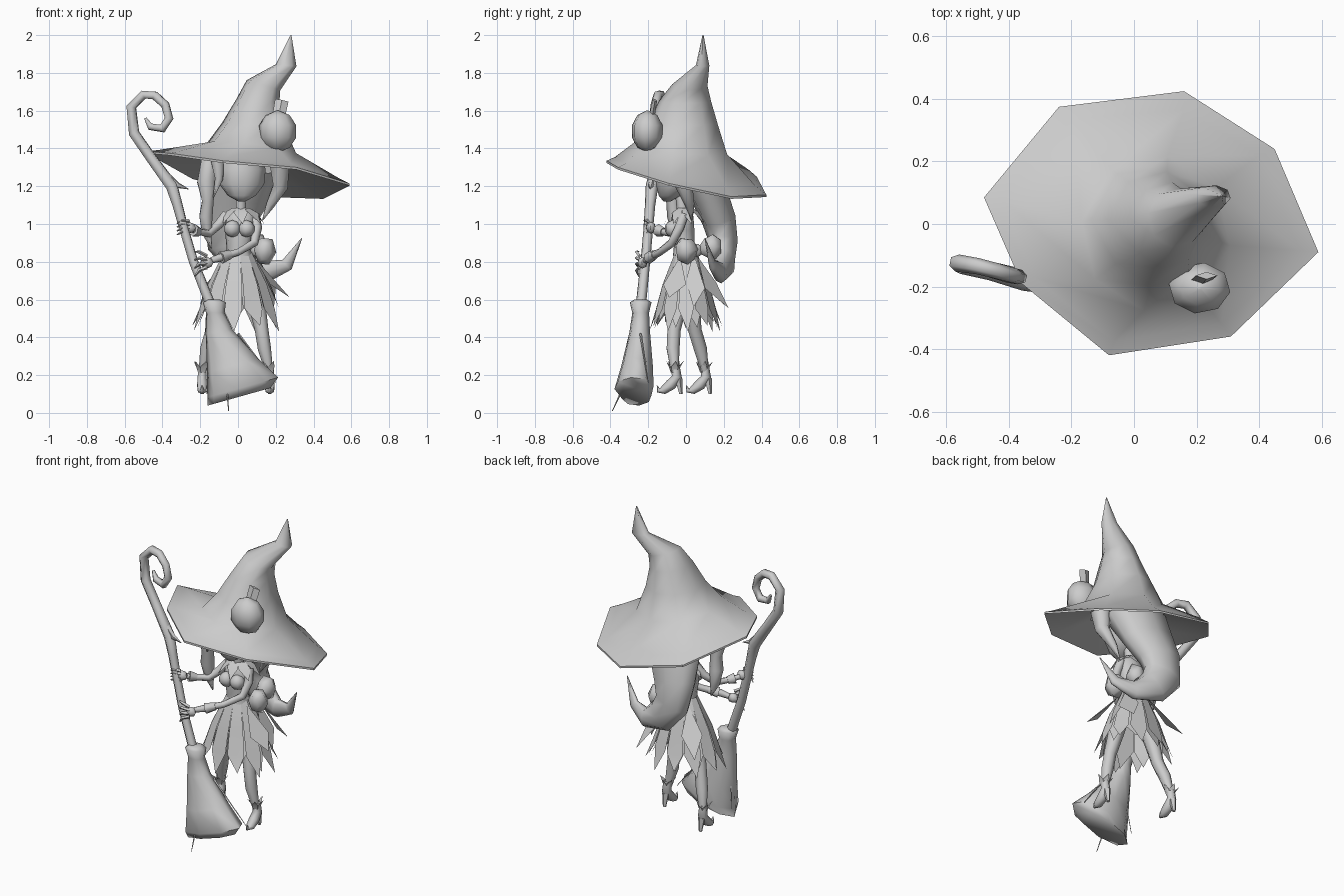
import bpy, math
from mathutils import Vector as V

grey = bpy.data.materials.new("plain grey")
grey.diffuse_color = (0.6, 0.6, 0.6, 1)


def make(name, verts, faces, smooth=40):
    me = bpy.data.meshes.new(name)
    me.from_pydata([tuple(v) for v in verts], [], faces)
    me.materials.append(grey)
    ob = bpy.data.objects.new(name, me)
    bpy.context.collection.objects.link(ob)
    if smooth:
        bpy.ops.object.select_all(action='DESELECT')
        ob.select_set(True)
        bpy.context.view_layer.objects.active = ob
        bpy.ops.object.shade_smooth_by_angle(angle=math.radians(smooth))
    return ob


def loft(name, rings, caps=(True, True), smooth=40):
    """Skin a list of vertex rings."""
    n = len(rings[0])
    faces = [(r * n + i, r * n + (i + 1) % n, (r + 1) * n + (i + 1) % n, (r + 1) * n + i)
             for r in range(len(rings) - 1) for i in range(n)]
    if caps[0]:
        faces.append(tuple(reversed(range(n))))
    if caps[1]:
        faces.append(tuple(range((len(rings) - 1) * n, len(rings) * n)))
    return make(name, [v for r in rings for v in r], faces, smooth)


def ring(cx, cy, cz, rx, ry, n=8, sx=0, sy=0, start=-9):
    """Horizontal ellipse, sloping down by sx and sy."""
    out = []
    for i in range(n):
        a = math.radians(start + 360 * i / n)
        dx, dy = rx * math.cos(a), ry * math.sin(a)
        out.append((cx + dx, cy + dy, cz - sx * dx - sy * dy))
    return out


def tube(name, pts, n=6, ref=(0, 1, 0), smooth=70):
    """Tube through points (x, y, z, radius along ref, optional other radius)."""
    ps, u, rings = [V(p[:3]) for p in pts], V(ref), []
    for i, p in enumerate(ps):
        t = (ps[min(i + 1, len(ps) - 1)] - ps[max(i - 1, 0)]).normalized()
        u = (u - t * u.dot(t)).normalized()
        w, a, b = t.cross(u), pts[i][3], pts[i][-1]
        rings.append([p + u * a * math.cos(k * math.tau / n) + w * b * math.sin(k * math.tau / n)
                      for k in range(n)])
    return loft(name, rings, smooth=smooth)


def ball(name, c, r, seg=10, rows=7):
    rings = []
    for j in range(rows + 1):
        a = math.pi * (0.02 + 0.96 * j / rows) - math.pi / 2
        rings.append(ring(c[0], c[1], c[2] + r[2] * math.sin(a),
                          r[0] * math.cos(a), r[1] * math.cos(a), seg))
    return loft(name, rings, smooth=60)


# hat: eight-sided crooked cone on a wide uneven brim, bent down at the back
brim = [(.59, -.09, 1.215), (.45, .24, 1.145), (.16, .425, 1.155), (-.24, .375, 1.25),
        (-.48, .085, 1.385), (-.36, -.19, 1.375), (-.08, -.42, 1.335), (.31, -.36, 1.30)]
fold = [(.53, -.085, 1.245), (.40, .22, 1.185), (.16, .365, 1.205), (-.2, .335, 1.285),
        (-.42, .075, 1.392), (-.32, -.17, 1.383), (-.065, -.375, 1.355), (.28, -.32, 1.32)]
loft("hat", [brim, fold,
             ring(.07, -.03, 1.40, .24, .25, sx=.12, sy=.1),
             ring(.08, -.015, 1.53, .165, .185, sx=.05),
             ring(.105, -.005, 1.65, .115, .14, sx=.1),
             ring(.135, .02, 1.735, .09, .095, sx=.3),
             ring(.255, .088, 1.84, .055, .036, sx=.1),
             ring(.28, .09, 2.0, .003, .003)], caps=(False, True), smooth=60)
low = [(x, y, z - .012) for x, y, z in brim]
loft("brim_underside", [low, ring(.05, 0, 1.345, .22, .21, sx=.15, sy=.15)], caps=(False, False))
loft("brim_edge", [brim, low], caps=(False, False))

# round ornament with a flat stem on the hat
ball("hat_ornament", (.21, -.205, 1.49), (.104, .086, .11), 8, 5)
tube("ornament_stem", [(.215, -.18, 1.57, .015, .034), (.232, -.165, 1.655, .012, .036)], 4, (0, 1, 0), 0)

# head and neck
loft("head", [ring(.02, -.10, 1.12, .02, .02, 10), ring(.02, -.085, 1.15, .075, .06, 10),
              ring(.02, -.06, 1.21, .12, .10, 10), ring(.02, -.05, 1.29, .128, .12, 10),
              ring(.02, -.04, 1.38, .1, .1, 10)], smooth=60)
tube("neck", [(.015, -.03, 1.17, .028), (.015, -.015, 1.05, .032)])

# long hair sweeping to one side with an upturned tip
tube("hair", [(.03, .05, 1.33, .13, .2), (-.005, .12, 1.16, .10, .18), (-.045, .175, 1.02, .09, .14),
              (-.045, .2, .9, .075, .12), (.03, .2, .80, .06, .1), (.15, .18, .745, .04, .06),
              (.26, .14, .785, .02, .035), (.338, .1, .925, .002, .002)], 8)
tube("side_lock_left", [(-.15, -.05, 1.34, .05), (-.168, -.08, 1.22, .055), (-.16, -.07, 1.12, .035),
                        (-.17, -.06, 1.04, .04), (-.165, -.05, .95, .028), (-.14, -.05, .87, .003)])
tube("side_lock_right", [(.22, -.03, 1.32, .06), (.225, -.01, 1.2, .045), (.17, .02, 1.10, .025),
                         (.13, .03, 1.02, .003)])
tube("inner_lock", [(-.11, -.12, 1.34, .04), (-.1, -.13, 1.24, .025), (-.13, -.12, 1.14, .003)])

# torso and bust
loft("torso", [ring(.01, -.005, .83, .07, .065), ring(.0, -.01, .88, .062, .055),
               ring(.01, -.02, .97, .08, .065), ring(.012, -.015, 1.04, .085, .055),
               ring(.015, -.015, 1.075, .05, .04)], smooth=60)
for s, x in (("left", -.03), ("right", .045)):
    ball("bust_" + s, (x, -.07, .975), (.045, .045, .045), 8, 5)


# ring of pointed panels, shared by the skirt, collar and boot cuffs
def petals(name, c, n, rows, tip, flat=1.0, start=0, width=.52, taper=.08):
    verts, faces = [], []
    for i in range(n):
        def at(f, r, z):
            a = math.radians(start) + math.tau * (i + f) / n
            return (c[0] + r * math.cos(a), c[1] + r * flat * math.sin(a), z)
        b = len(verts)
        for k, (r, z) in enumerate(rows):
            w = width * (1 - taper * k)
            verts += [at(-w, r, z), at(w, r, z)]
        for k in range(len(rows) - 1):
            q = b + 2 * k
            faces.append((q, q + 2, q + 3, q + 1))
        low = .03 * (i % 2) if tip[1] < rows[0][1] and n > 8 else 0
        verts.append(at(.1, tip[0], tip[1] + low))
        faces.append((len(verts) - 3, len(verts) - 1, len(verts) - 2))
    return make(name, verts, faces, 30)


petals("skirt", (.0, 0), 11, [(.07, .86), (.11, .78), (.16, .68), (.205, .55)], (.25, .43), .78, taper=.05)
petals("underskirt", (.0, 0), 9, [(.06, .85), (.145, .68), (.18, .56)], (.215, .45), .78, 17, taper=.05)
petals("collar", (.015, -.005), 7, [(.045, 1.085), (.09, 1.06)], (.13, 1.0), .85, 12)

# bow on the hip, loops pinched at the knot
tube("bow_loop_front", [(.10, .055, .865, .02), (.125, .025, .865, .05, .06), (.145, -.01, .855, .06, .08),
                        (.145, -.05, .85, .03, .045)], 6, (1, 0, 0))
tube("bow_loop_back", [(.10, .07, .86, .02), (.10, .11, .87, .05, .06), (.105, .15, .88, .055, .075),
                       (.105, .185, .88, .025, .04)], 6, (1, 0, 0))
ball("bow_knot", (.10, .06, .86), (.035, .03, .035), 6, 4)
# pointed overskirt panels flaring out at the corners
for nm, pts in (("front_right", [(.08, -.03, .83), (.17, -.12, .68), (.275, -.09, .61), (.21, .0, .68)]),
                ("back_right", [(.10, .06, .83), (.10, .16, .69), (.19, .225, .555), (.2, .1, .66)]),
                ("back_left", [(-.05, .05, .83), (-.17, .08, .68), (-.2, .2, .575), (-.08, .16, .68)]),
                ("side", [(.10, .04, .85), (.15, .0, .70), (.215, .04, .56), (.18, .1, .66)])):
    make("panel_" + nm, pts, [(0, 1, 2, 3)], 0)

# arms reaching to the broom
tube("left_arm", [(-.06, -.01, 1.05, .028), (-.10, -.03, 1.0, .026), (-.155, -.07, .95, .022),
                  (-.215, -.13, .96, .018), (-.255, -.17, .975, .016)], ref=(0, 0, 1))
tube("right_arm", [(.085, -.01, 1.05, .028), (.10, -.035, .98, .028), (.085, -.075, .90, .024),
                   (.0, -.14, .85, .02), (-.10, -.20, .82, .022), (-.15, -.215, .805, .016)], ref=(0, 0, 1))
tube("left_cuff", [(-.205, -.12, .958, .024), (-.235, -.15, .967, .034)], ref=(0, 0, 1))
tube("right_cuff", [(-.04, -.165, .838, .024), (-.09, -.195, .822, .034)], ref=(0, 0, 1))
for s, (x, y, z) in (("left", (-.268, -.185, .98)), ("right", (-.175, -.23, .795))):
    ball(s + "_palm", (x + .01, y, z), (.035, .028, .03), 6, 4)
    for k in range(4):
        h = z + .035 - .02 * k
        spread = (k - 1.5) * (.0 if s == "left" else -.012)
        tube(f"{s}_finger_{k + 1}", [(x + .01, y - .015, h, .01), (x - .03, y - .032, h + .004 + spread, .009),
                                     (x - .055, y - .02, h - .012 + 2 * spread, .003)], 4, (0, 0, 1))

# legs and pointed heeled boots
for s, path, fx, fy in (
        ("left", [(-.06, .01, .74, .052), (-.10, .03, .58, .047), (-.135, .045, .44, .037),
                  (-.165, .075, .34, .036), (-.188, .1, .22, .021)], -.19, .095),
        ("right", [(.07, -.01, .74, .052), (.10, -.04, .58, .047), (.125, -.065, .44, .037),
                   (.14, -.07, .34, .036), (.165, -.06, .22, .021)], .168, -.06)):
    tube(s + "_leg", path, 7)
    tube(s + "_boot", [(fx, fy + .002, .25, .024), (fx, fy + .012, .19, .027), (fx, fy - .02, .15, .03),
                       (fx, fy - .06, .12, .022, .026), (fx, fy - .085, .118, .012),
                       (fx, fy - .093, .145, .002)], 6, (0, 1, 0))
    tube(s + "_heel", [(fx, fy + .02, .18, .022), (fx, fy + .033, .10, .010)], 5)
    petals(s + "_boot_cuff", (fx, fy), 5, [(.022, .215), (.032, .245)], (.05, .275))

# broom: crooked staff ending in a spiral
spiral = [(-.49, -.14, 1.56, .008), (-.465, -.15, 1.515, .02), (-.40, -.165, 1.505, .024),
          (-.365, -.17, 1.56, .024), (-.385, -.165, 1.63, .024), (-.44, -.15, 1.68, .025),
          (-.50, -.135, 1.685, .026), (-.565, -.125, 1.62, .028), (-.55, -.13, 1.48, .03),
          (-.46, -.15, 1.35, .03), (-.35, -.18, 1.20, .034), (-.32, -.19, 1.10, .028),
          (-.285, -.2, .97, .026), (-.235, -.215, .80, .026), (-.14, -.24, .56, .028)]
tube("broom_staff", spiral, 6)
tube("staff_spur", [(-.37, -.175, 1.25, .02), (-.32, -.185, 1.205, .016), (-.262, -.19, 1.185, .002)], 5)

# broom head: collar, pinched neck and slanted flare
loft("broom_head", [ring(-.13, -.24, .60, .035, .035, 8),
                    ring(-.125, -.24, .585, .062, .058, 8),
                    ring(-.12, -.24, .53, .05, .045, 8),
                    ring(-.10, -.245, .43, .072, .055, 8, sx=-.15),
                    ring(-.03, -.26, .25, .135, .085, 8, sx=-.3),
                    ring(.025, -.275, .135, .19, .105, 8, sx=-.28),
                    ring(.005, -.262, .085, .168, .08, 8, sx=-.28)], smooth=70)
for k, (a, b) in enumerate((((-.06, -.32, .16), (-.05, -.39, .01)),
                            ((-.13, -.25, .4), (-.165, -.22, .1)),
                            ((.0, -.24, .42), (.2, -.2, .16)))):
    tube(f"loose_straw_{k + 1}", [(*a, .007), (*b, .002)], 4, (1, 0, 0))
